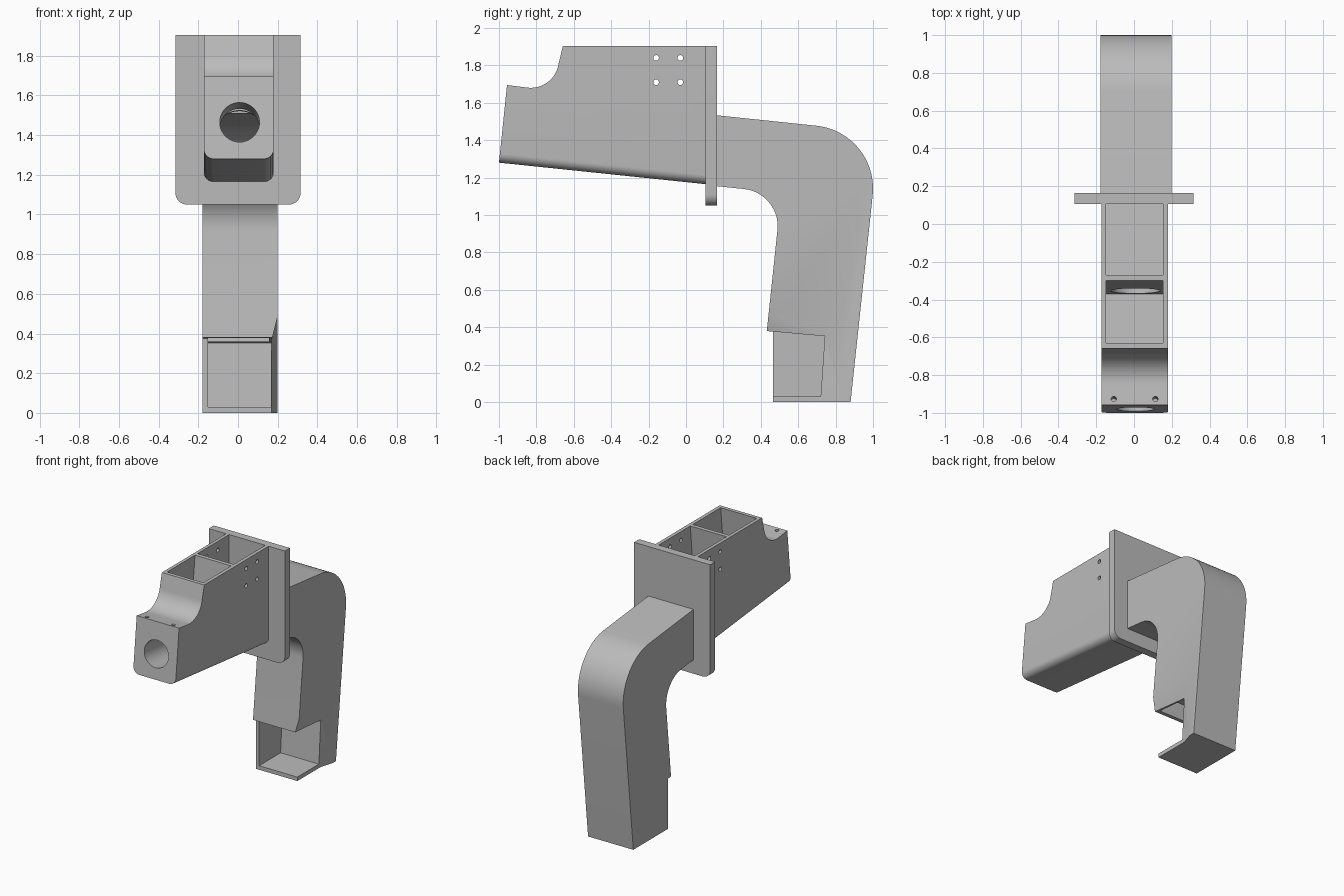
import bpy, bmesh, math
from mathutils import Vector

cube = bpy.data.objects.get("Cube")
if cube:
    bpy.data.objects.remove(cube, do_unlink=True)

grey = bpy.data.materials.new("plain_grey")
grey.use_nodes = True
grey.diffuse_color = (0.5, 0.5, 0.5, 1)
grey.node_tree.nodes["Principled BSDF"].inputs["Base Color"].default_value = (0.5, 0.5, 0.5, 1)

TILT = math.radians(6)
S, C = math.sin(TILT), math.cos(TILT)


def finish(name, bm):
    bmesh.ops.recalc_face_normals(bm, faces=bm.faces)
    mesh = bpy.data.meshes.new(name)
    bm.to_mesh(mesh)
    bm.free()
    obj = bpy.data.objects.new(name, mesh)
    mesh.materials.append(grey)
    bpy.context.collection.objects.link(obj)
    return obj


def extrude(points, offset):
    bm = bmesh.new()
    face = bm.faces.new([bm.verts.new(p) for p in points])
    new = bmesh.ops.extrude_face_region(bm, geom=[face])["geom"]
    bmesh.ops.translate(bm, vec=offset, verts=[v for v in new if isinstance(v, bmesh.types.BMVert)])
    return bm


def side_prism(profile, x0, x1):
    """Extrude a (y, z) profile across the width."""
    return extrude([(x0, y, z) for y, z in profile], (x1 - x0, 0, 0))


def cylinder(start, direction, radius, length, sides=48):
    d = Vector(direction).normalized()
    u = d.orthogonal().normalized()
    v = d.cross(u)
    ring = [Vector(start) + radius * (u * math.cos(a) + v * math.sin(a))
            for a in (2 * math.pi * i / sides for i in range(sides))]
    return finish("cutter", extrude(ring, d * length))


def arc(cy, cz, r, a0, a1, n=20):
    return [(cy + r * math.cos(a), cz + r * math.sin(a))
            for a in (math.radians(a0 + (a1 - a0) * i / n) for i in range(n + 1))]


def activate(obj):
    bpy.ops.object.select_all(action="DESELECT")
    obj.select_set(True)
    bpy.context.view_layer.objects.active = obj


def cut(obj, cutter):
    mod = obj.modifiers.new("cut", "BOOLEAN")
    mod.operation, mod.solver, mod.object = "DIFFERENCE", "EXACT", cutter
    activate(obj)
    bpy.ops.object.modifier_apply(modifier=mod.name)
    bpy.data.objects.remove(cutter, do_unlink=True)


def bevel_edges(bm, rule, radius):
    edges = [e for e in bm.edges if rule(*e.verts)]
    bmesh.ops.bevel(bm, geom=edges, offset=radius, segments=8, profile=0.5, affect="EDGES")


# Front housing with rounded lower edges and a scooped nose
bm = side_prism([(-1, 1.28), (0.105, 1.165), (0.105, 1.905), (-0.658, 1.905)]
                + arc(-0.83, 1.83, 0.15, -10, -97) + [(-0.957, 1.695)], -0.172, 0.18)
bevel_edges(bm, lambda a, b: max(a.co.z, b.co.z) < 1.3 and abs(a.co.y - b.co.y) > 1, 0.05)
housing = finish("front_housing", bm)

# Two open pockets with a leaning divider
for profile in ([(-0.62, 2), (-0.697, 1.279), (-0.37, 1.244), (-0.29, 2)],
                [(-0.26, 2), (-0.337, 1.241), (0.2, 1.185), (0.2, 2)]):
    cut(housing, finish("cutter", side_prism(profile, -0.147, 0.153)))

# Nose bore, and the wider bore through the divider
axis = (0, C, -S)
cut(housing, cylinder((0.008, -1.08, 1.475), axis, 0.1, 0.48))
cut(housing, cylinder((0.008, -0.45, 1.405), axis, 0.13, 0.25))

# Screw holes in the side walls and on the nose
for y in (-0.16, -0.03):
    for z in (1.84, 1.71):
        cut(housing, cylinder((-0.5, y, z), (1, 0, 0), 0.015, 1, 20))
for x in (-0.107, 0.113):
    cut(housing, cylinder((x, -0.915, 1.8), (0, -S, -C), 0.014, 0.22, 20))

# Flange plate with rounded lower corners
bm = side_prism([(0.105, 1.05), (0.165, 1.05), (0.165, 1.905), (0.105, 1.905)], -0.316, 0.316)
bevel_edges(bm, lambda a, b: max(a.co.z, b.co.z) < 1.1 and abs(a.co.y - b.co.y) > 0.01, 0.06)
plate = finish("flange_plate", bm)


def bend(wall, y_start):
    """Bent arm outline down to the foot step, inset by a wall thickness."""
    outer = arc(0.663, 1.142, 0.337 - wall, 84, -6)
    inner = arc(0.29, 0.94, 0.2 + wall, -6, 84)
    slope = math.tan(TILT)
    top = outer[0][1] + (outer[0][0] - y_start) * slope
    low = inner[-1][1] + (inner[-1][0] - y_start) * slope
    return outer, inner, (y_start, top), (y_start, low)


# Bent rear arm with a stepped foot
outer, inner, top, low = bend(0, 0.165)
arm = finish("bent_arm", side_prism(
    [top] + outer + [(0.88, 0), (0.465, 0), (0.465, 0.376), (0.432, 0.38)] + inner + [low],
    -0.178, 0.198))

# Foot recess, open to the front and the left
cut(arm, finish("cutter", side_prism(
    [(0.3, 0.03), (0.72, 0.03), (0.742, 0.352), (0.465, 0.377), (0.3, 0.377)], -0.15, 0.4)))

# Sloped relief around the open side of the foot
bm = bmesh.new()
for x, y, z in ((0.168, 0.74, 0.36), (0.228, 0.94, 0.6)):
    for py, pz in ((0.3, -0.1), (y, -0.1), (y, z), (0.3, z)):
        bm.verts.new((x, py, pz))
bmesh.ops.convex_hull(bm, input=bm.verts)
cut(arm, finish("cutter", bm))

# Cable duct through the plate and down the arm
outer, inner, top, low = bend(0.03, 0.09)
duct = [top] + outer + [(0.885, 0.36), (0.463, 0.36)] + inner + [low]
for part in (plate, arm):
    cut(part, finish("cutter", side_prism(duct, -0.15, 0.155)))

for part in (housing, plate, arm):
    activate(part)
    bpy.ops.object.shade_smooth_by_angle(angle=math.radians(30))
